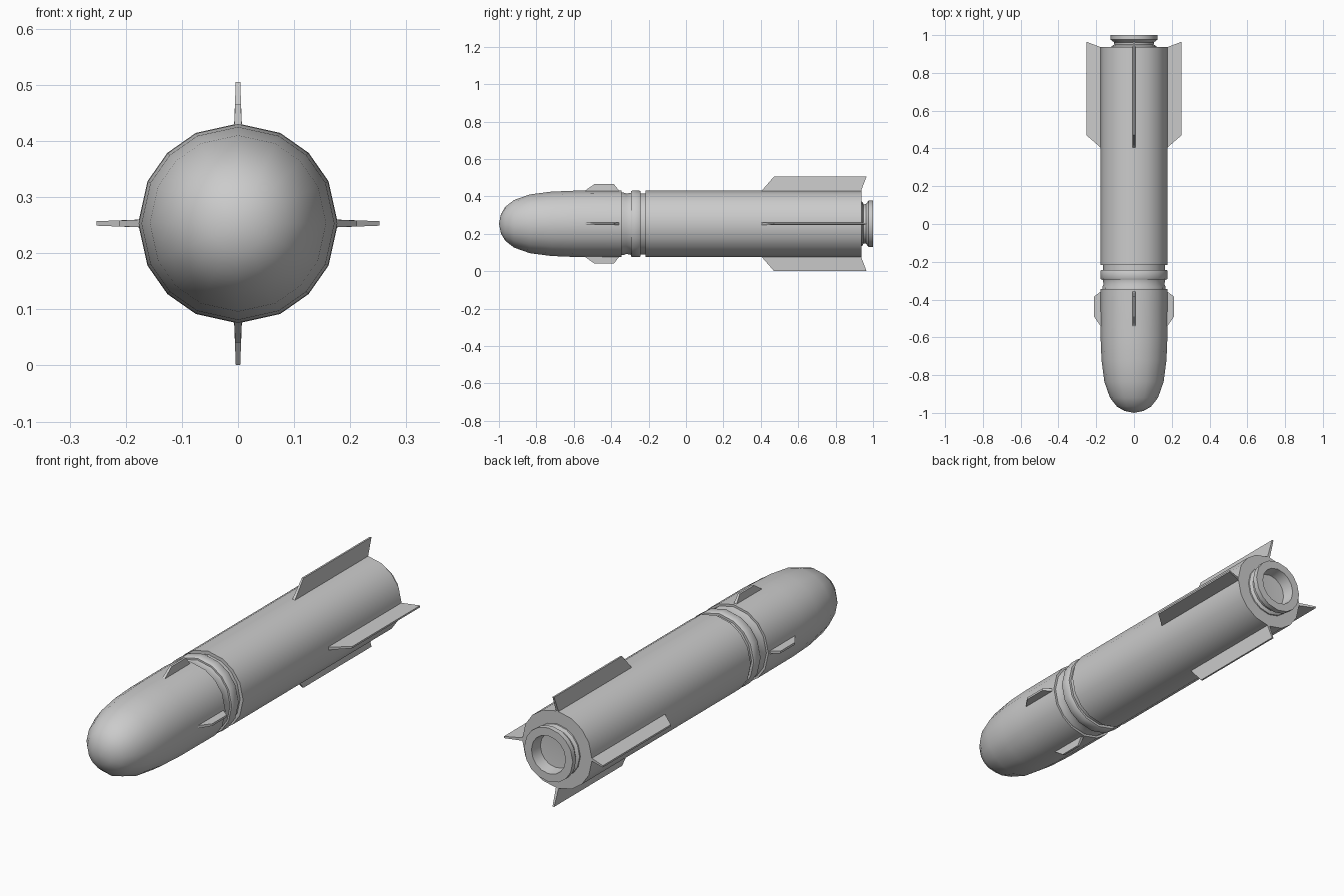
import bpy, bmesh, math
from mathutils import Matrix, Vector

cube = bpy.data.objects.get("Cube")
if cube:
    bpy.data.objects.remove(cube)

AXIS_Z = 0.253
R = 0.178
ANGLES = [math.radians(q * 90 + a) for q in range(4) for a in (0, 25, 45, 65)]

grey = bpy.data.materials.new("light_grey")
grey.use_nodes = True
grey.diffuse_color = (0.6, 0.6, 0.6, 1)
grey.node_tree.nodes["Principled BSDF"].inputs["Base Color"].default_value = (0.6, 0.6, 0.6, 1)


def finish(name, bm, smooth):
    bmesh.ops.recalc_face_normals(bm, faces=bm.faces)
    mesh = bpy.data.meshes.new(name)
    bm.to_mesh(mesh)
    bm.free()
    mesh.materials.append(grey)
    obj = bpy.data.objects.new(name, mesh)
    obj.location.z = AXIS_Z
    bpy.context.collection.objects.link(obj)
    if smooth:
        mesh.shade_smooth()
        mesh.set_sharp_from_angle(angle=math.radians(42))
    return obj


def lathe(name, profile):
    """Turn (y, radius) pairs round the long axis; zero radius makes a pole."""
    bm = bmesh.new()
    rings = []
    for y, r in profile:
        if r == 0:
            rings.append([bm.verts.new((0, y, 0))] * len(ANGLES))
        else:
            rings.append([bm.verts.new((r * math.cos(a), y, r * math.sin(a))) for a in ANGLES])
    for a, b in zip(rings, rings[1:]):
        for i in range(len(ANGLES)):
            j = (i + 1) % len(ANGLES)
            bm.faces.new(list(dict.fromkeys((a[i], a[j], b[j], b[i]))))
    return finish(name, bm, True)


def fin_set(name, outline, root_half, tip_half):
    """Four tapered fins from a (y, radius) outline: root, tip, tip, root."""
    for k, side in enumerate(("left", "top", "right", "bottom")):
        bm = bmesh.new()
        halves = (root_half, tip_half, tip_half, root_half)
        turn = Matrix.Rotation(-k * math.pi / 2, 3, 'Y')
        up, down = [[bm.verts.new(turn @ Vector((r, y, s * h)))
                     for (y, r), h in zip(outline, halves)] for s in (1, -1)]
        bm.faces.new(up)
        bm.faces.new(down[::-1])
        for i in range(4):
            j = (i + 1) % 4
            bm.faces.new((up[i], down[i], down[j], up[j]))
        finish(f"{side}_{name}", bm, False)


# Rounded nose section
lathe("nose", [(-1, 0), (-0.99, 0.05), (-0.967, 0.09), (-0.92, 0.127), (-0.835, 0.157),
               (-0.72, 0.172), (-0.6, 0.177), (-0.345, R), (-0.345, 0.15), (-0.345, 0)])

# Grooved collar with a raised ring
lathe("collar", [(-0.35, 0), (-0.35, 0.168), (-0.335, 0.168), (-0.318, 0.161), (-0.294, 0.166),
                 (-0.294, 0.174), (-0.288, R), (-0.25, R), (-0.244, 0.174), (-0.244, 0.163),
                 (-0.21, 0.163), (-0.21, 0)])

# Main tube
lathe("body", [(-0.217, 0), (-0.217, R), (0.937, R), (0.937, 0.1), (0.937, 0)])

# Hollow flared exhaust nozzle
lathe("nozzle", [(0.93, 0), (0.93, 0.12), (0.942, 0.118), (0.95, 0.104), (0.962, 0.106),
                 (0.976, 0.124), (1, 0.124), (1, 0.087), (0.945, 0.08), (0.94, 0)])

# Tail fins and small forward fins
fin_set("tail_fin", [(0.39, 0.16), (0.47, 0.252), (0.965, 0.252), (0.93, 0.16)], 0.0075, 0.004)
fin_set("forward_fin", [(-0.565, 0.16), (-0.49, 0.212), (-0.385, 0.212), (-0.345, 0.16)], 0.0075, 0.005)
